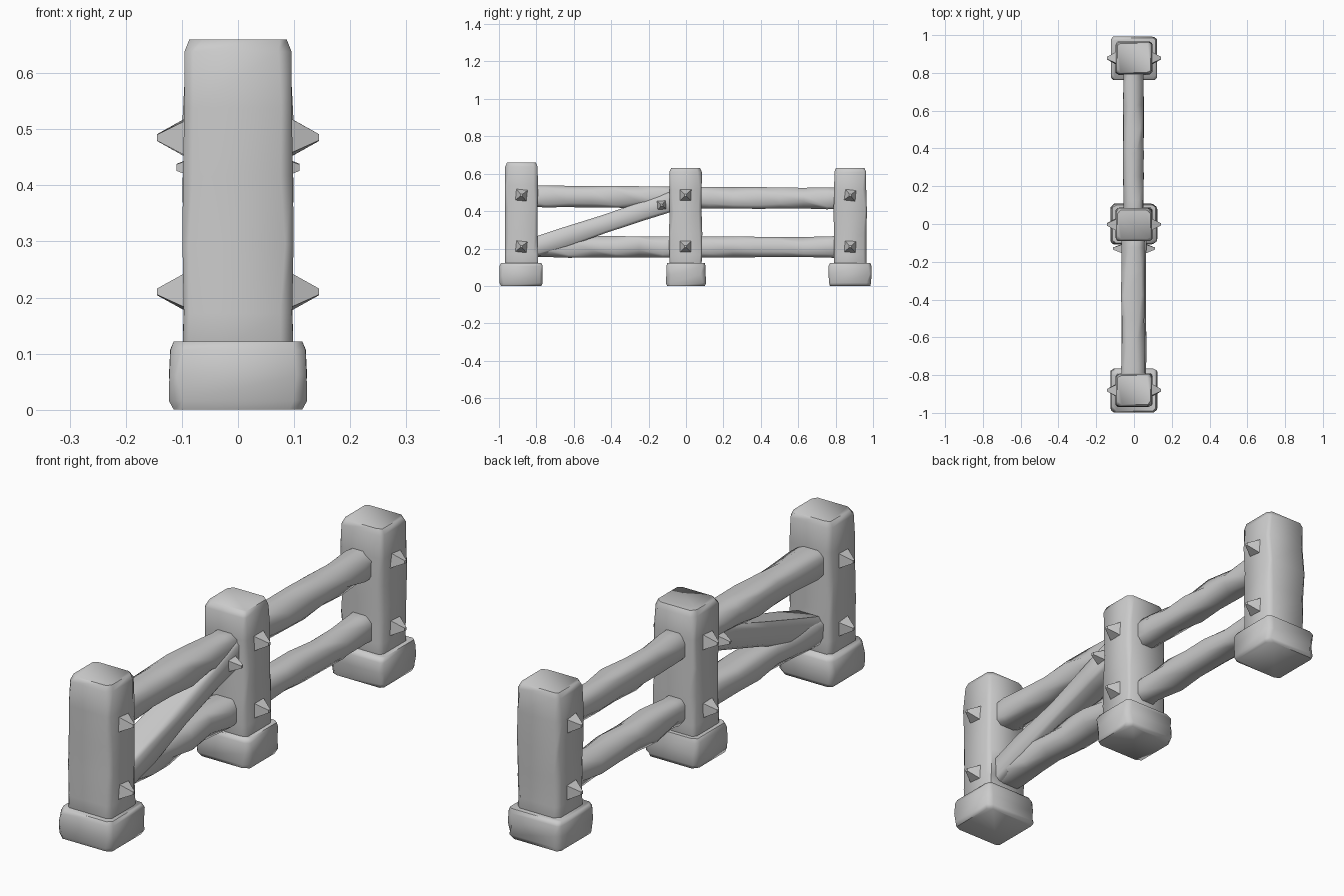
import bpy, bmesh, math, random
from mathutils import Vector

if "Cube" in bpy.data.objects:
    bpy.data.objects.remove(bpy.data.objects["Cube"])

random.seed(7)
wood = bpy.data.materials.new("grey_wood")
wood.diffuse_color = (0.6, 0.6, 0.6, 1)
wood.use_nodes = True
wood.node_tree.nodes["Principled BSDF"].inputs["Base Color"].default_value = wood.diffuse_color


def finish(bm, name, angle):
    bmesh.ops.recalc_face_normals(bm, faces=bm.faces)
    me = bpy.data.meshes.new(name)
    bm.to_mesh(me)
    bm.free()
    ob = bpy.data.objects.new(name, me)
    bpy.context.collection.objects.link(ob)
    me.materials.append(wood)
    bpy.ops.object.select_all(action='DESELECT')
    ob.select_set(True)
    bpy.context.view_layer.objects.active = ob
    bpy.ops.object.shade_smooth_by_angle(angle=math.radians(angle))
    return ob


def hewn_beam(name, start, end, w, h, side, cut, steps, end_cut=0.01, wobble=0.006):
    """Roughly carved timber: a chamfered rectangle lofted from start to end.
    w is measured along 'side', h across it; chamfers vary along the length."""
    a, b = Vector(start), Vector(end)
    axis = (b - a).normalized()
    u = Vector(side)
    v = axis.cross(u).normalized()
    length = (b - a).length
    ts = [0, end_cut / length]
    ts += [i / steps for i in range(1, steps)]
    ts += [1 - end_cut / length, 1]
    bm = bmesh.new()
    rings = []
    for k, t in enumerate(ts):
        tip = k in (0, len(ts) - 1)
        hw = w / 2 - (end_cut * 0.6 if tip else random.uniform(0, wobble))
        hh = h / 2 - (end_cut * 0.6 if tip else random.uniform(0, wobble))
        ring = []
        for sx, sy, swap in ((1, 1, 0), (-1, 1, 1), (-1, -1, 0), (1, -1, 1)):
            c1, c2 = (cut * random.uniform(0.5, 1.5) for _ in range(2))
            pair = [(sx * hw, sy * (hh - c1)), (sx * (hw - c2), sy * hh)]
            if swap:
                pair.reverse()
            for x, y in pair:
                ring.append(bm.verts.new(a + axis * (length * t) + u * x + v * y))
        rings.append(ring)
    for r, s in zip(rings, rings[1:]):
        for i in range(8):
            j = (i + 1) % 8
            bm.faces.new((r[i], r[j], s[j], s[i]))
    bm.faces.new(rings[0])
    bm.faces.new(rings[-1])
    return finish(bm, name, 60)


def peg(name, sx, x, y, z, size, out):
    """Four-sided pointed peg head sticking out of a side face."""
    bm = bmesh.new()
    bmesh.ops.create_cone(bm, cap_ends=True, segments=4, radius1=size * 0.707,
                          radius2=0.008, depth=out + 0.02)
    tilt = random.uniform(-0.12, 0.12)
    for vert in bm.verts:
        p = vert.co.copy()
        q = math.pi / 4 + tilt
        px = p.x * math.cos(q) - p.y * math.sin(q)
        py = p.x * math.sin(q) + p.y * math.cos(q)
        vert.co = (sx * (x + p.z + (out - 0.02) / 2), y + px, z + py)
    finish(bm, name, 30)


# Posts, feet and their peg heads
X, Y = (1, 0, 0), (0, 1, 0)
for label, y, foot_y, top, depth in (("front", -0.88, -0.882, 0.66, 0.235),
                                     ("middle", -0.002, 0.0, 0.63, 0.22),
                                     ("back", 0.878, 0.877, 0.63, 0.235)):
    hewn_beam(label + "_post", (0, y, 0.05), (0, y, top), 0.20, 0.18, X, 0.016, 5, 0.022)
    hewn_beam(label + "_foot", (0, foot_y, 0), (0, foot_y, 0.122), 0.248, depth, X,
              0.018, 2, 0.016)
    for sx, side in ((-1, "left"), (1, "right")):
        for z, level in ((0.21, "lower"), (0.485, "upper")):
            peg(f"{label}_{side}_{level}_peg", sx, 0.098, y, z, 0.078, 0.046)

# Horizontal rails between posts
hewn_beam("front_upper_rail", (-0.005, -0.88, 0.48), (-0.005, 0, 0.473), 0.13, 0.122, X, 0.028, 7)
hewn_beam("front_lower_rail", (-0.005, -0.88, 0.21), (-0.005, 0, 0.208), 0.13, 0.118, X, 0.028, 7)
hewn_beam("back_upper_rail", (-0.003, 0, 0.472), (-0.003, 0.88, 0.468), 0.115, 0.118, X, 0.028, 7)
hewn_beam("back_lower_rail", (-0.003, 0, 0.208), (-0.003, 0.88, 0.208), 0.115, 0.118, X, 0.028, 7)

# Diagonal brace in the front bay, with its peg
hewn_beam("diagonal_brace", (0.003, -0.86, 0.19), (0.003, -0.02, 0.47), 0.13, 0.108, X, 0.014, 4)
for sx, side in ((-1, "left"), (1, "right")):
    peg(f"brace_{side}_peg", sx, 0.065, -0.13, 0.432, 0.06, 0.045)
